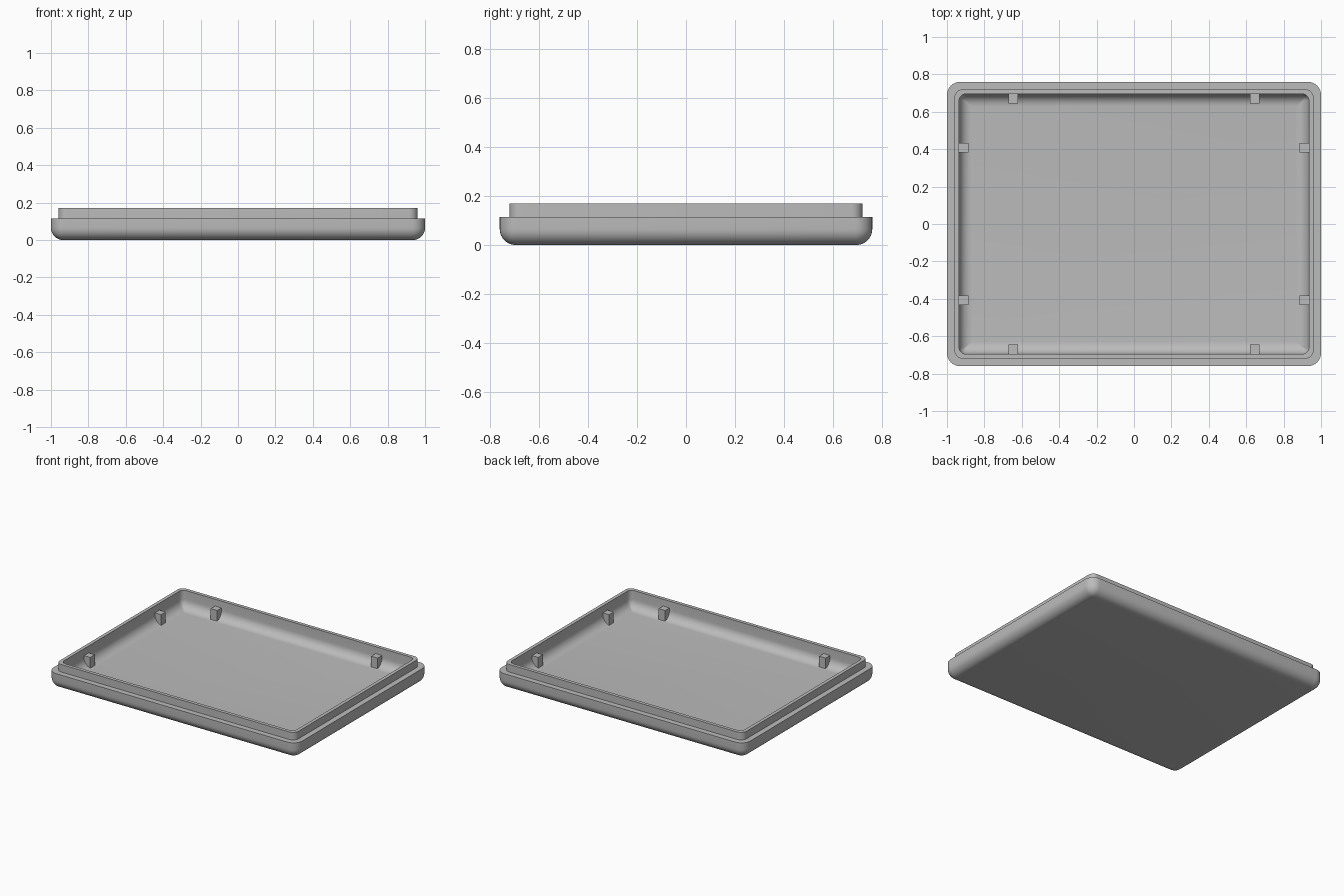
import bpy, bmesh, math

cube = bpy.data.objects.get("Cube")
if cube:
    bpy.data.objects.remove(cube, do_unlink=True)

grey = bpy.data.materials.new("plain grey")
grey.use_nodes = True
colour = (0.5, 0.5, 0.5, 1)
grey.diffuse_color = colour
grey.node_tree.nodes["Principled BSDF"].inputs["Base Color"].default_value = colour

HALF_X, HALF_Y = 1.0, 0.76
FLOOR, LEDGE, RIM = 0.04, 0.115, 0.17
WALL, LIP = 0.065, 0.04       # inset of the cavity wall and of the raised lip
FILLET, CORNER = 0.065, 0.07
ARC = 8


def rounded_loop(bm, inset, z, radius):
    """Ring of vertices around a rounded rectangle."""
    cx, cy = HALF_X - inset - radius, HALF_Y - inset - radius
    verts = []
    for q, (sx, sy) in enumerate([(1, 1), (-1, 1), (-1, -1), (1, -1)]):
        for i in range(ARC + 1):
            a = math.pi / 2 * (q + i / ARC)
            verts.append(bm.verts.new((sx * cx + radius * math.cos(a),
                                       sy * cy + radius * math.sin(a), z)))
    return verts


def finish(name, bm):
    bmesh.ops.recalc_face_normals(bm, faces=bm.faces)
    mesh = bpy.data.meshes.new(name)
    bm.to_mesh(mesh)
    bm.free()
    mesh.materials.append(grey)
    obj = bpy.data.objects.new(name, mesh)
    bpy.context.collection.objects.link(obj)
    return obj


# Wall section from the underside, over the rim and down to the cavity floor
section = []                  # (inset, height, corner radius)
for i in range(ARC + 1):
    a = math.pi / 2 * i / ARC
    inset = FILLET * (1 - math.sin(a))
    section.append((inset, FILLET * (1 - math.cos(a)), CORNER - inset))
section += [(0, LEDGE, CORNER), (LIP, LEDGE, 0.045),
            (LIP, RIM, 0.045), (WALL, RIM, 0.035)]
for i in range(ARC + 1):
    a = math.pi / 2 * i / ARC
    inset = FILLET * (1 - math.cos(a))
    section.append((WALL + inset, FLOOR + FILLET * (1 - math.sin(a)),
                    max(0.035 - inset, 0.004)))

bm = bmesh.new()
loops = [rounded_loop(bm, *s) for s in section]
for lower, upper in zip(loops, loops[1:]):
    n = len(lower)
    for i in range(n):
        j = (i + 1) % n
        bm.faces.new((lower[i], lower[j], upper[j], upper[i]))
bm.faces.new(loops[0])
bm.faces.new(loops[-1])
tray = finish("tray", bm)
bpy.ops.object.select_all(action='DESELECT')
tray.select_set(True)
bpy.context.view_layer.objects.active = tray
bpy.ops.object.shade_smooth_by_angle(angle=math.radians(35))


# Small support ribs standing against the cavity walls
def rib(name, x, y, sx, sy):
    bm = bmesh.new()
    bmesh.ops.create_cube(bm, size=1)
    low, high = FLOOR - 0.01, 0.12
    for v in bm.verts:
        v.co = (x + v.co.x * sx, y + v.co.y * sy,
                (low + high) / 2 + v.co.z * (high - low))
    finish(name, bm)


DEPTH, WIDTH = 0.055, 0.052
for sx, side in ((1, "left"), (-1, "right")):
    for sy, end in ((1, "back"), (-1, "front")):
        rib(f"{end}_wall_rib_{side}", sx * 0.645,
            sy * (HALF_Y - WALL - 0.0225), WIDTH, DEPTH)
        rib(f"{side}_wall_rib_{end}", sx * (HALF_X - WALL - 0.0225),
            sy * 0.407, DEPTH, WIDTH)
